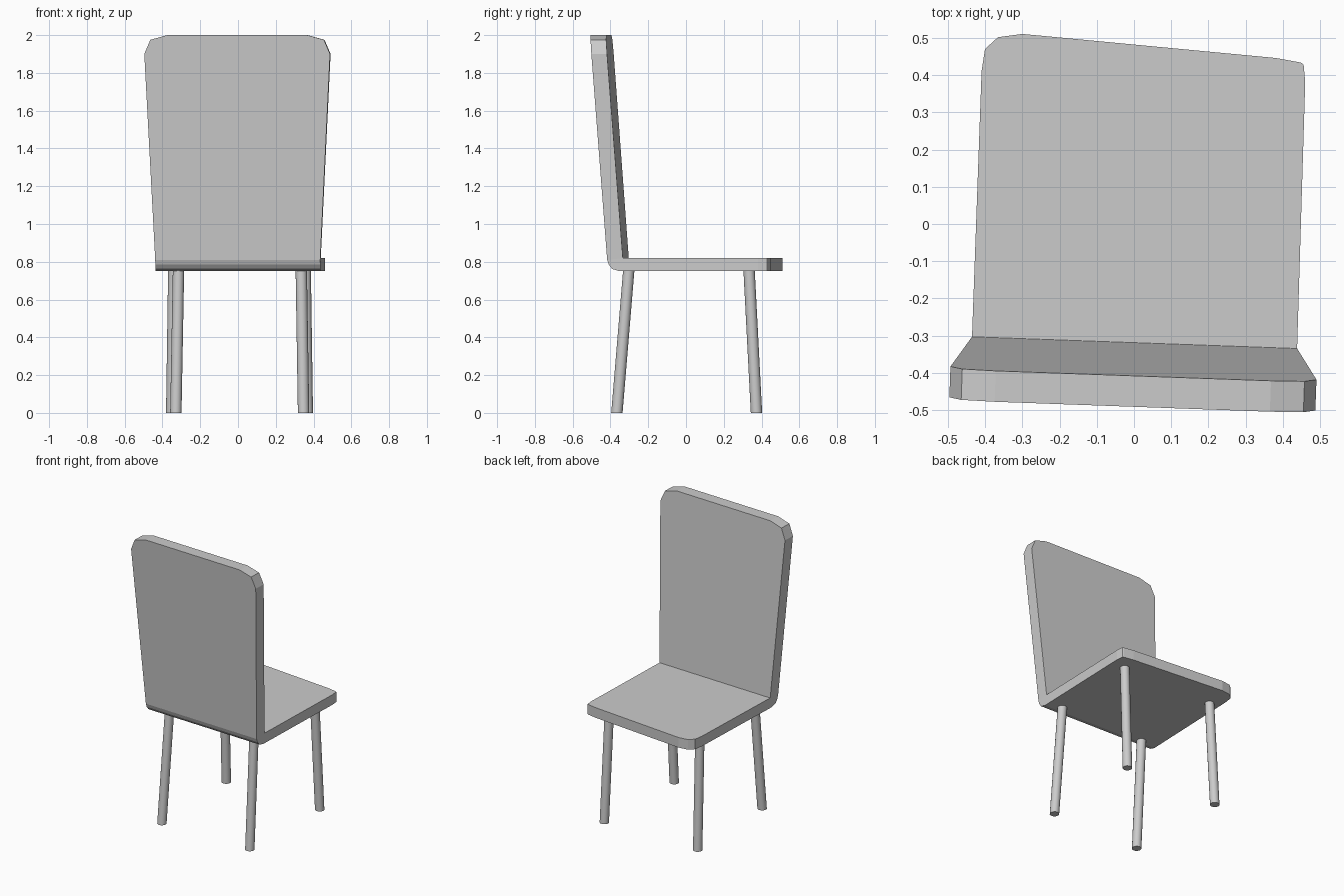
import bpy, bmesh
from mathutils import Vector, Matrix

if "Cube" in bpy.data.objects:
    bpy.data.objects.remove(bpy.data.objects["Cube"])


def add_object(name, bm):
    bmesh.ops.recalc_face_normals(bm, faces=bm.faces)
    mesh = bpy.data.meshes.new(name)
    bm.to_mesh(mesh)
    bm.free()
    obj = bpy.data.objects.new(name, mesh)
    bpy.context.collection.objects.link(obj)
    return obj


# Each section of the bent shell: outer left, outer right, inner right, inner left
sections = []

# Backrest: leaning panel with clipped top corners (height, half width)
for z, w in [(2.0, 0.37), (1.975, 0.46), (1.90, 0.492), (0.81, 0.437)]:
    y = -0.402 - 0.075 * (z - 0.81)
    zi = 0.82 if z < 1 else z
    sections.append([(-w, y, z), (w, y, z), (w, y + 0.083, zi), (-w, y + 0.083, zi)])

# Bend: outer edge rounds under, inner crease stays put
crease = sections[-1][2:]
for y, z in [(-0.393, 0.785), (-0.375, 0.762), (-0.335, 0.75)]:
    sections.append([(-0.437, y, z), (0.437, y, z)] + crease)

# Seat: rounded left front corner, tighter right front corner
for (lx, ly), (rx, ry) in [((-0.437, 0.395), (0.433, 0.397)),
                           ((-0.430, 0.455), (0.427, 0.444)),
                           ((-0.396, 0.488), (0.420, 0.449)),
                           ((-0.331, 0.499), (0.351, 0.459))]:
    sections.append([(lx, ly, 0.75), (rx, ry, 0.75), (rx, ry, 0.82), (lx, ly, 0.82)])

bm = bmesh.new()
rings = [[bm.verts.new(p) for p in s] for s in sections]
for a, b in zip(rings, rings[1:]):
    for i in range(4):
        j = (i + 1) % 4
        bm.faces.new((a[i], a[j], b[j], b[i]))
bm.faces.new(rings[0])
bm.faces.new(rings[-1])
bmesh.ops.remove_doubles(bm, verts=bm.verts, dist=0.0005)
bmesh.ops.dissolve_limit(bm, angle_limit=0.01, verts=bm.verts, edges=bm.edges)
shell = add_object("seat_and_backrest", bm)
shell.rotation_euler.z = -0.036
shell.location.x = 0.013


# Legs: slim round rods splayed outward, cut level at the floor and seat
def leg(name, foot, top, radius=0.03, sides=16):
    bm = bmesh.new()
    bmesh.ops.create_cone(bm, cap_ends=True, segments=sides, radius1=radius,
                          radius2=radius, depth=1)
    for v in bm.verts:
        t = v.co.z + 0.5
        centre = Vector(foot).lerp(Vector(top), t)
        v.co = Vector((centre.x + v.co.x, centre.y + v.co.y, 0.755 * t))
    obj = add_object(name, bm)
    bpy.context.view_layer.objects.active = obj
    obj.select_set(True)
    bpy.ops.object.shade_smooth_by_angle()
    obj.select_set(False)


for side, s in (("left", -1), ("right", 1)):
    leg(f"front_leg_{side}", (0.009 + s * 0.338, -0.366, 0), (0.010 + s * 0.325, -0.303, 0))
    leg(f"back_leg_{side}", (0.008 + s * 0.359, 0.373, 0), (0.008 + s * 0.348, 0.334, 0))
